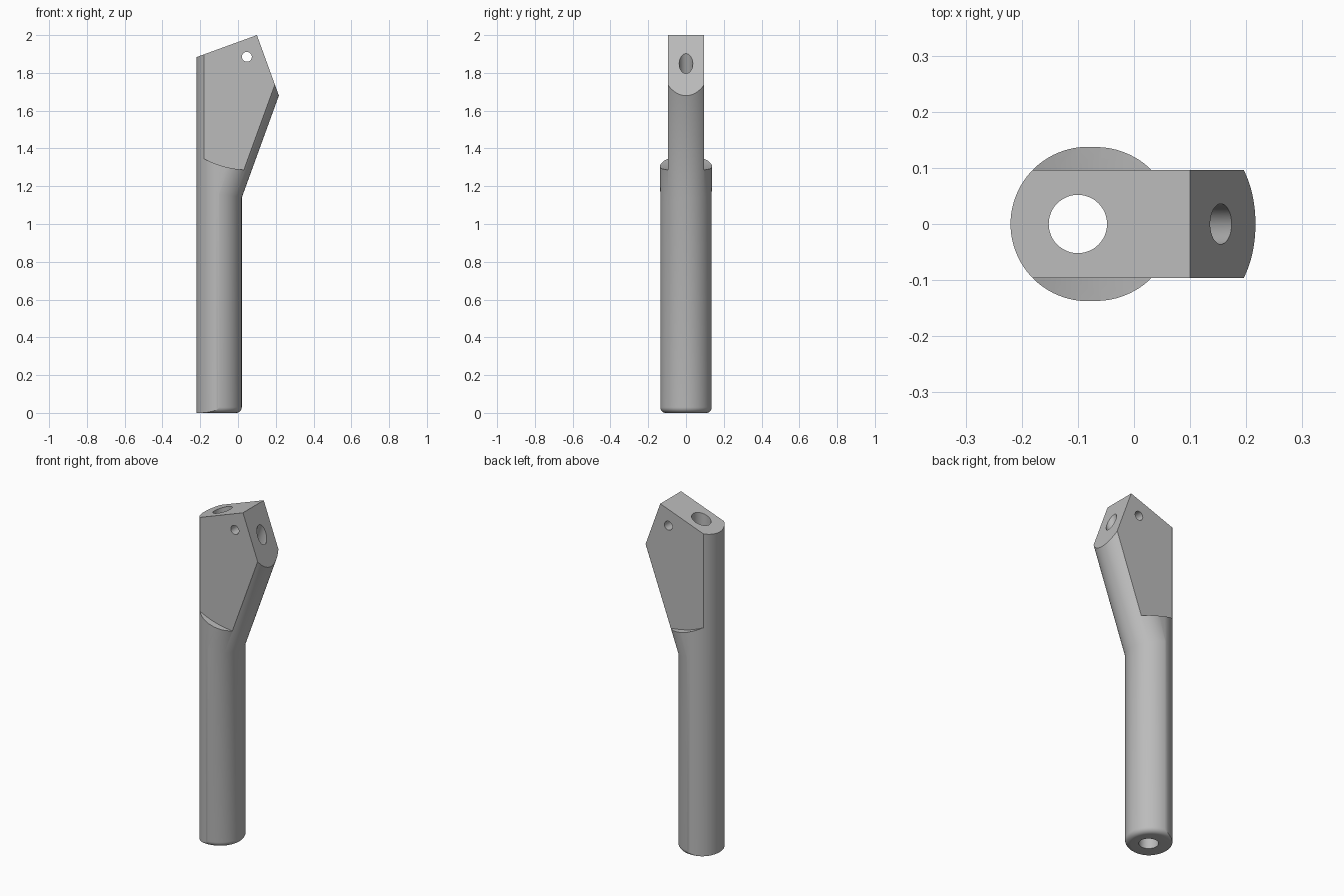
import bpy, bmesh
from math import sin, cos, tan, pi, radians
from mathutils import Vector, Matrix

TILT = radians(20)      # lean of the upper arm
R = 0.137               # body radius
AXIS_X = -0.117         # axis of the rounded right side
SEG = 48                # segments per half circle

old = bpy.data.objects.get("Cube")
if old:
    bpy.data.objects.remove(old, do_unlink=True)

metal = bpy.data.materials.new("grey metal")
metal.use_nodes = True
metal.diffuse_color = (0.5, 0.5, 0.5, 1)
metal.node_tree.nodes["Principled BSDF"].inputs["Base Color"].default_value = (0.5, 0.5, 0.5, 1)


def loft(name, rings):
    """Closed solid through rings that share one vertex count."""
    bm = bmesh.new()
    loops = [[bm.verts.new(p) for p in ring] for ring in rings]
    for a, b in zip(loops, loops[1:]):
        for i in range(len(a)):
            j = (i + 1) % len(a)
            bm.faces.new((a[i], a[j], b[j], b[i]))
    bm.faces.new(loops[0][::-1])
    bm.faces.new(loops[-1])
    bmesh.ops.recalc_face_normals(bm, faces=bm.faces)
    mesh = bpy.data.meshes.new(name)
    bm.to_mesh(mesh)
    bm.free()
    mesh.materials.append(metal)
    obj = bpy.data.objects.new(name, mesh)
    bpy.context.collection.objects.link(obj)
    return obj


def slab(name, outline, y0, y1):
    """Front outline extruded along y."""
    return loft(name, [[(x, y, z) for x, z in outline] for y in (y0, y1)])


def rod(name, start, end, radius):
    start, end = Vector(start), Vector(end)
    turn = (end - start).to_track_quat('Z', 'Y').to_matrix()
    ring = [turn @ Vector((radius * cos(a), radius * sin(a), 0))
            for a in (2 * pi * i / SEG for i in range(SEG))]
    return loft(name, [[p + c for p in ring] for c in (start, end)])


# Bent body: filleted round foot, mitred bend, leaning arm
right_half = [-pi / 2 + pi * i / SEG for i in range(SEG + 1)]
left_half = [pi / 2 + pi * i / SEG for i in range(SEG + 1)]


def body_ring(radius, z, slope=0.0, stretch=0.0, shift=Vector()):
    ring = []
    for half, dx in ((right_half, 0), (left_half, -stretch)):
        for k, a in enumerate(half):
            # a tiny offset keeps the two halves' end points apart
            off = (dx or -0.001) if half is left_half else 0
            x = radius * cos(a) + off
            ring.append(Vector((AXIS_X + x, radius * sin(a), z + slope * x)) + shift)
    return ring


FILLET = 0.03
rings = [body_ring(R - FILLET * (1 - sin(t)), FILLET * (1 - cos(t)))
         for t in (pi / 2 * i / 8 for i in range(9))]
bend_z = 1.14 + R * tan(TILT / 2)
miter = -tan(TILT / 2)
along = Vector((sin(TILT), 0, cos(TILT)))
rings.append(body_ring(R, bend_z, miter))
rings.append(body_ring(R, bend_z, miter, 0.9))
rings.append(body_ring(R, bend_z, miter, 0.9, along * 1.4))
body = loft("angled_holder", rings)

# Straight rounded left side, open toward the arm
R_LEFT = 0.1375
side = [(R_LEFT * cos(a) - 0.0825, R_LEFT * sin(a)) for a in left_half]
side += [(0.6, -R_LEFT), (0.6, R_LEFT)]
left_side = loft("left_side_limit", [[(x, y, z) for x, y in side] for z in (-0.1, 2.6)])

# Roof shape: two planes meeting at a right angle
lx, lz = 0.1 - 0.6 * cos(TILT), 2 - 0.6 * sin(TILT)
rx, rz = 0.1 + 0.6 * sin(TILT), 2 - 0.6 * cos(TILT)
roof = slab("roof_limit", [(0.1, 2), (lx, lz), (lx, -0.2), (rx, -0.2), (rx, rz)], -0.5, 0.5)

# Flats on both cheeks, ending in a sloping curved shoulder
shoulder = [(-0.4, 1.46), (-0.18, 1.345), (-0.14, 1.327), (-0.1, 1.312), (-0.06, 1.301),
            (-0.02, 1.293), (0.04, 1.285), (0.5, 1.27), (0.5, 2.5), (-0.4, 2.5)]
cheeks = [slab("cheek_cutter", shoulder, s * 0.0965, s * 0.4) for s in (1, -1)]

# Bores: straight channel, leaning channel that joins it, small cross pin hole
mouth = Vector((0.155, 0, 1.85))
bores = [rod("main_bore", (-0.1, 0, -0.2), (-0.1, 0, 2.3), 0.052),
         rod("leaning_bore", mouth - along * 0.74, mouth + along * 0.4, 0.036),
         rod("pin_hole", (0.047, -0.4, 1.885), (0.047, 0.4, 1.885), 0.026)]

helpers = [(left_side, 'INTERSECT'), (roof, 'INTERSECT')]
helpers += [(c, 'DIFFERENCE') for c in cheeks + bores]
for helper, operation in helpers:
    helper.hide_render = True
    mod = body.modifiers.new(helper.name, 'BOOLEAN')
    mod.operation = operation
    mod.solver = 'EXACT'
    mod.object = helper

# Bake the cuts, drop the helpers, then shade
bpy.context.view_layer.update()
graph = bpy.context.evaluated_depsgraph_get()
final = bpy.data.meshes.new_from_object(body.evaluated_get(graph))
body.modifiers.clear()
body.data = final
for helper, _ in helpers:
    bpy.data.objects.remove(helper, do_unlink=True)

bpy.ops.object.select_all(action='DESELECT')
body.select_set(True)
bpy.context.view_layer.objects.active = body
bpy.ops.object.shade_smooth_by_angle(angle=radians(25))
